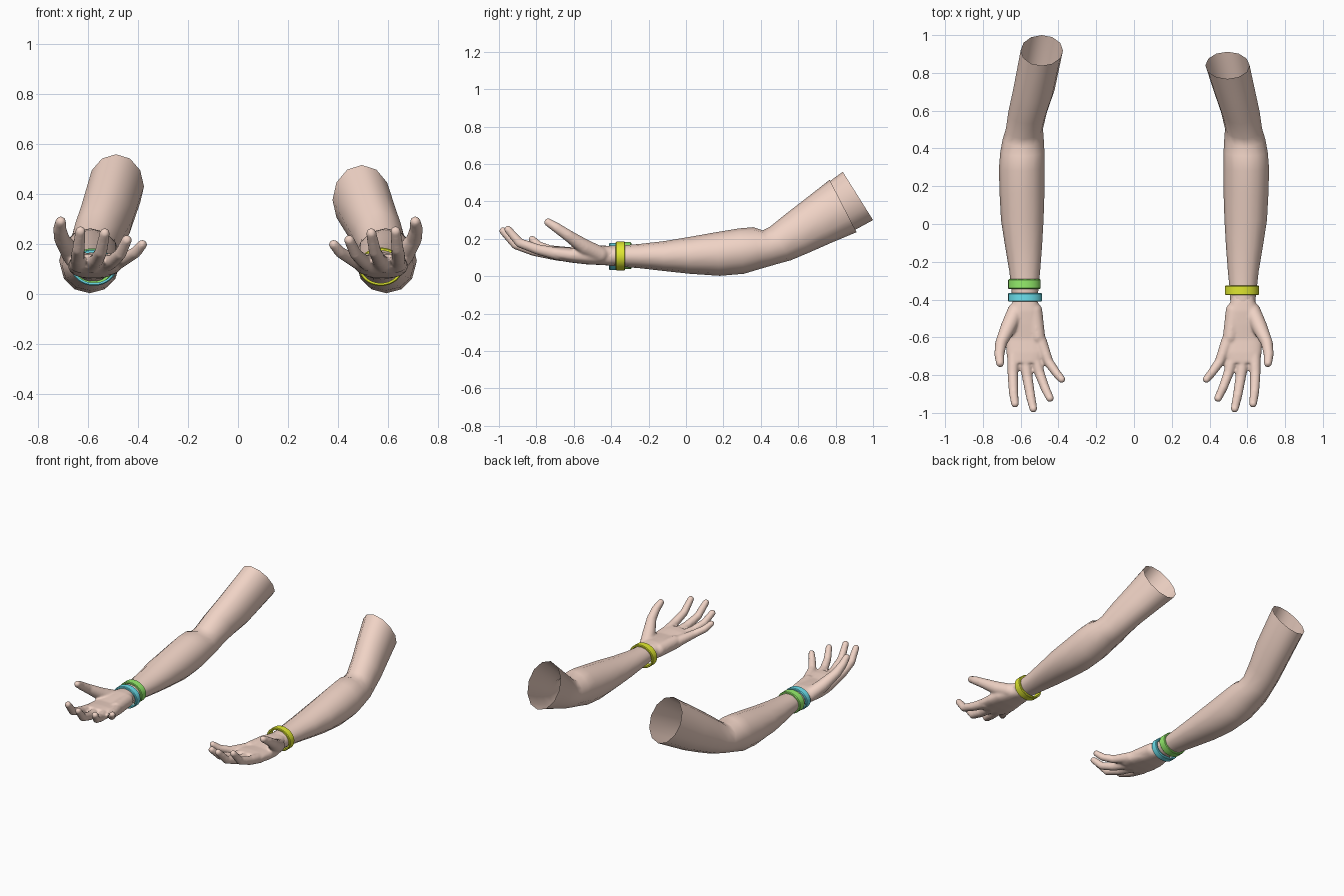
import bpy, bmesh, math
from mathutils import Vector

if "Cube" in bpy.data.objects:
    bpy.data.objects.remove(bpy.data.objects["Cube"])


def material(name, rgb):
    m = bpy.data.materials.new(name)
    m.diffuse_color = (*rgb, 1)
    m.use_nodes = True
    m.node_tree.nodes["Principled BSDF"].inputs["Base Color"].default_value = m.diffuse_color
    return m


SKIN = material("skin", (0.87, 0.65, 0.56))
GREEN = material("green_band", (0.30, 0.85, 0.15))
CYAN = material("cyan_band", (0.15, 0.75, 0.85))
YELLOW = material("yellow_band", (0.74, 0.80, 0.03))


def finish(bm, name, mat, side):
    """Mirror to the wanted side, fix normals and link."""
    for v in bm.verts:
        v.co.x *= side
    bmesh.ops.recalc_face_normals(bm, faces=bm.faces)
    me = bpy.data.meshes.new(name)
    bm.to_mesh(me)
    bm.free()
    me.materials.append(mat)
    ob = bpy.data.objects.new(name, me)
    bpy.context.collection.objects.link(ob)
    return ob


def smooth(ob, deg):
    bpy.ops.object.select_all(action='DESELECT')
    ob.select_set(True)
    bpy.context.view_layer.objects.active = ob
    bpy.ops.object.shade_smooth_by_angle(angle=math.radians(deg))


def loft(bm, rows, n, power=1.0, caps=False):
    """Rows: inner x, outer x, top y, top z, bottom y, bottom z."""
    def sp(v):
        return math.copysign(abs(v) ** power, v)
    rings = []
    for x0, x1, yt, zt, yb, zb in rows:
        ring = []
        for i in range(n):
            a = 2 * math.pi * i / n
            c, s = sp(math.cos(a)), sp(math.sin(a))
            ring.append(bm.verts.new(((x0 + x1) / 2 + c * (x1 - x0) / 2,
                                      (yt + yb) / 2 + s * (yt - yb) / 2,
                                      (zt + zb) / 2 + s * (zt - zb) / 2)))
        rings.append(ring)
    for a, b in zip(rings, rings[1:]):
        for i in range(n):
            j = (i + 1) % n
            bm.faces.new((a[i], a[j], b[j], b[i]))
    if caps:
        bm.faces.new(rings[0])
        bm.faces.new(rings[-1])


def digit(bm, pts):
    """Chain of balls and tapered cylinders: x, y, z, radius."""
    for x, y, z, r in pts:
        b = bmesh.ops.create_icosphere(bm, subdivisions=3, radius=r)
        bmesh.ops.translate(bm, verts=b['verts'], vec=(x, y, z))
    for p, q in zip(pts, pts[1:]):
        a, b = Vector(p[:3]), Vector(q[:3])
        m = (b - a).to_track_quat('Z', 'Y').to_matrix().to_4x4()
        m.translation = (a + b) / 2
        bmesh.ops.create_cone(bm, cap_ends=True, segments=20, radius1=p[3],
                              radius2=q[3], depth=(b - a).length, matrix=m)


ARM = [
    (.510, .642, -.41, .163, -.41, .056), (.506, .650, -.34, .165, -.34, .05),
    (.497, .660, -.25, .172, -.25, .043), (.487, .682, -.12, .187, -.12, .028),
    (.479, .704, .02, .210, .02, .013), (.474, .712, .16, .235, .18, .002),
    (.473, .715, .28, .255, .31, .013), (.474, .708, .36, .262, .40, .040),
    (.478, .695, .41, .245, .49, .066), (.482, .678, .45, .265, .56, .085),
    (.460, .665, .53, .330, .66, .127), (.420, .640, .64, .415, .78, .180),
]
PALM = [
    (.520, .632, -.36, .155, -.36, .063), (.510, .642, -.41, .162, -.41, .057),
    (.495, .660, -.46, .165, -.46, .060), (.482, .676, -.53, .160, -.53, .063),
    (.467, .680, -.61, .152, -.61, .072), (.467, .676, -.68, .158, -.68, .083),
    (.490, .668, -.735, .158, -.735, .100),
]
DIGITS = [
    # index, middle, ring, little finger
    [(.638, -.68, .118, .034), (.642, -.79, .142, .028), (.638, -.89, .178, .025), (.630, -.952, .25, .021)],
    [(.583, -.68, .115, .034), (.565, -.81, .135, .028), (.548, -.91, .168, .025), (.533, -.978, .242, .021)],
    [(.530, -.68, .117, .034), (.500, -.79, .132, .027), (.470, -.87, .160, .024), (.445, -.922, .215, .021)],
    [(.495, -.62, .122, .034), (.453, -.73, .140, .026), (.410, -.79, .165, .023), (.383, -.822, .197, .020)],
    # thumb with its ball, then the heel of the palm
    [(.625, -.46, .115, .045), (.662, -.54, .155, .042), (.704, -.63, .217, .031),
     (.713, -.69, .258, .027), (.709, -.737, .288, .022)],
    [(.530, -.46, .115, .045), (.510, -.60, .122, .040)],
]


def build_arm(label, side, rim):
    # forearm and upper arm, open at the top
    bm = bmesh.new()
    loft(bm, ARM + [rim], 12)
    smooth(finish(bm, label + "_arm", SKIN, side), 60)

    # hand, fused into one skin
    bm = bmesh.new()
    loft(bm, PALM, 24, power=.75, caps=True)
    for pts in DIGITS:
        digit(bm, pts)
    hand = finish(bm, label + "_hand", SKIN, side)
    r = hand.modifiers.new("fuse", 'REMESH')
    r.mode = 'VOXEL'
    r.voxel_size = .007
    r.use_smooth_shade = True
    s = hand.modifiers.new("soften", 'SMOOTH')
    s.factor = .5
    s.iterations = 6


def band(name, mat, side, y, width, cx, cz, rx, rz, t=.012):
    bm = bmesh.new()
    n, b, h = 32, .004, width / 2
    prof = [(-h, -t), (h, -t), (h, -b), (h - b, 0), (b - h, 0), (-h, -b)]
    rings = []
    for i in range(n):
        a = 2 * math.pi * i / n
        rings.append([bm.verts.new((cx + (rx + d) * math.cos(a), y + o,
                                    cz + (rz + d) * math.sin(a))) for o, d in prof])
    for i in range(n):
        p, q = rings[i], rings[(i + 1) % n]
        for k in range(len(prof)):
            m = (k + 1) % len(prof)
            bm.faces.new((p[k], p[m], q[m], q[k]))
    smooth(finish(bm, name, mat, side), 40)


build_arm("right", 1, (.378, .612, .768, .515, .912, .235))
build_arm("left", -1, (.376, .600, .838, .558, 1.0, .300))

# wristbands
band("yellow_wristband", YELLOW, 1, -.351, .050, .571, .108, .090, .077)
band("green_wristband", GREEN, -1, -.318, .052, .580, .110, .086, .072)
band("cyan_wristband", CYAN, -1, -.388, .045, .576, .105, .090, .073)
